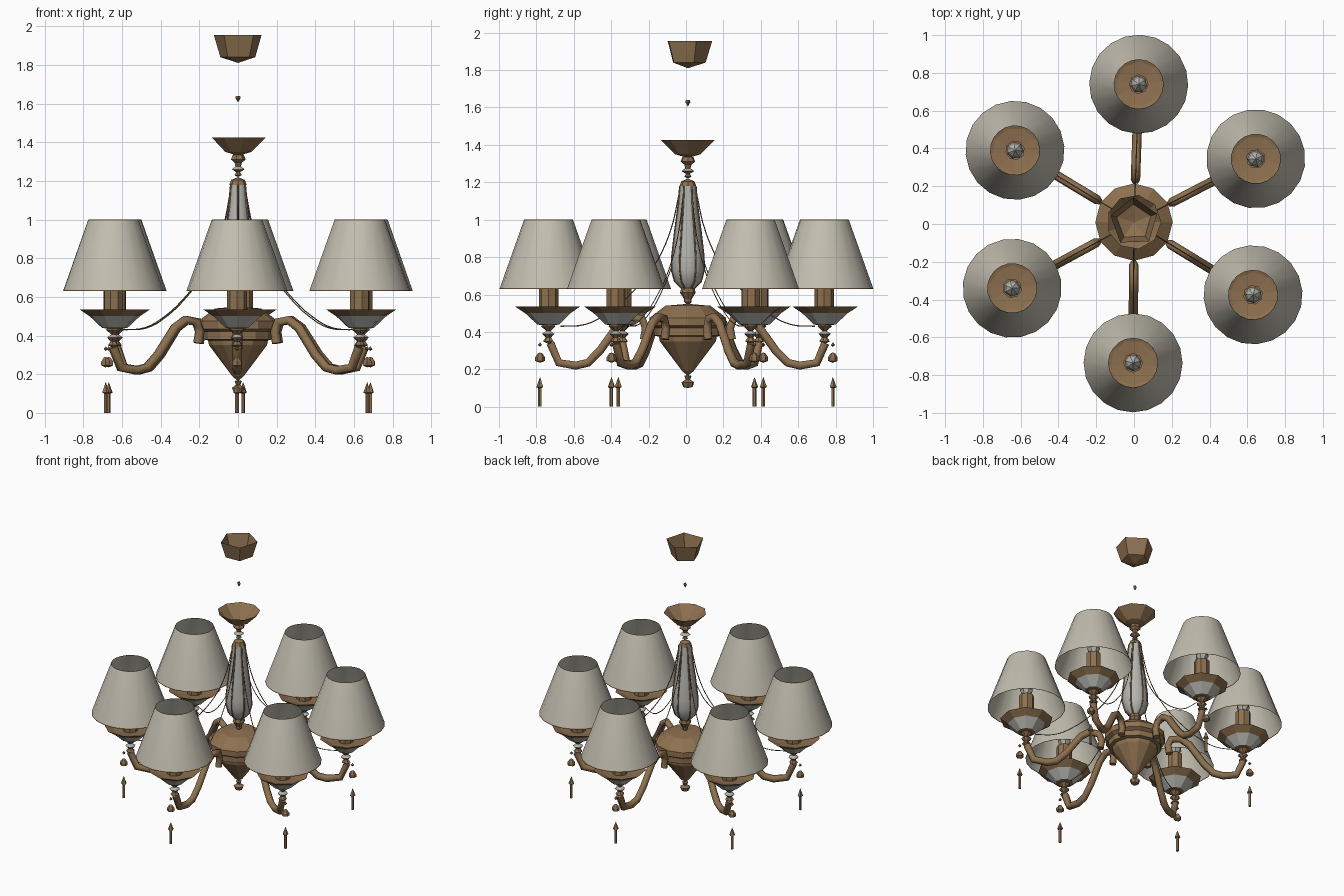
import bpy, bmesh, math
from mathutils import Vector, Matrix

cube = bpy.data.objects.get("Cube")
if cube:
    bpy.data.objects.remove(cube, do_unlink=True)


def material(name, rgb):
    m = bpy.data.materials.new(name)
    m.use_nodes = True
    m.diffuse_color = (*rgb, 1)
    m.node_tree.nodes["Principled BSDF"].inputs["Base Color"].default_value = (*rgb, 1)
    return m


BRASS = material("antique brass", (0.27, 0.165, 0.08))
LINEN = material("linen shade", (0.54, 0.51, 0.43))
GLASS = material("pale glass", (0.46, 0.46, 0.43))


def finish(name, mesh, mats, at, smooth=None):
    obj = bpy.data.objects.new(name, mesh)
    bpy.context.collection.objects.link(obj)
    obj.matrix_world = at
    for m in mats:
        mesh.materials.append(m)
    if smooth:
        bpy.ops.object.select_all(action="DESELECT")
        obj.select_set(True)
        bpy.context.view_layer.objects.active = obj
        bpy.ops.object.shade_smooth_by_angle(angle=math.radians(smooth))
    return obj


def lathe(name, profile, sides, mats, at=Matrix(), pick=None, turn=0.0, smooth=None):
    """Turn (radius, z) points around z; pick(z, band) chooses a material slot."""
    bm = bmesh.new()
    rings = []
    for r, z in profile:
        if r == 0:
            rings.append([bm.verts.new((0, 0, z))] * sides)
        else:
            angles = [turn + math.tau * i / sides for i in range(sides)]
            rings.append([bm.verts.new((r * math.cos(a), r * math.sin(a), z)) for a in angles])
    for band, (lo, hi) in enumerate(zip(rings, rings[1:])):
        for i in range(sides):
            j = (i + 1) % sides
            corners = list(dict.fromkeys((lo[i], lo[j], hi[j], hi[i])))
            face = bm.faces.new(corners)
            if pick:
                face.material_index = pick(band)
    mesh = bpy.data.meshes.new(name)
    bm.to_mesh(mesh)
    bm.free()
    return finish(name, mesh, mats, at, smooth)


def tube(name, points, radius, mat, at=Matrix(), detail=0, soft=False):
    """Sweep a round section along (radius, z) points in the arm's own plane."""
    curve = bpy.data.curves.new(name, "CURVE")
    curve.dimensions = "3D"
    curve.bevel_depth, curve.bevel_resolution = radius, detail
    curve.use_fill_caps = True
    curve.resolution_u = 4
    if soft:
        line = curve.splines.new("BEZIER")
        line.bezier_points.add(len(points) - 1)
        for p, (r, z) in zip(line.bezier_points, points):
            p.co = (r, 0, z)
            p.handle_left_type = p.handle_right_type = "AUTO"
    else:
        line = curve.splines.new("POLY")
        line.points.add(len(points) - 1)
        for p, (r, z) in zip(line.points, points):
            p.co = (r, 0, z, 1)
    temp = bpy.data.objects.new(name, curve)
    bpy.context.collection.objects.link(temp)
    bpy.context.view_layer.update()
    mesh = bpy.data.meshes.new_from_object(temp.evaluated_get(bpy.context.evaluated_depsgraph_get()))
    bpy.data.objects.remove(temp, do_unlink=True)
    mesh.materials.clear()
    return finish(name, mesh, [mat], at)


CENTRE = Matrix.Translation((0, 0.01, 0))

# Ceiling cup, chain link and upper dish
lathe("ceiling_cup", [(0, 1.81), (0.095, 1.84), (0.13, 1.955)], 5, [BRASS], CENTRE, turn=0.35)
lathe("chain_link", [(0, 1.605), (0.014, 1.63), (0.01, 1.64), (0, 1.64)], 4, [BRASS], CENTRE)
lathe("upper_dish", [(0, 1.33), (0.07, 1.35), (0.145, 1.425)], 9, [BRASS], CENTRE)

# Turned neck beads under the dish
lathe("neck_beads", [(0, 1.22), (0.02, 1.23), (0.01, 1.245), (0.035, 1.26), (0.015, 1.275),
                     (0.02, 1.295), (0.04, 1.31), (0.03, 1.335), (0, 1.34)],
      7, [BRASS, GLASS], CENTRE, lambda band: int(band == 3))
lathe("column_cap", [(0, 1.17), (0.045, 1.18), (0.035, 1.205), (0, 1.22)], 8, [BRASS], CENTRE)

# Glass column with brass ribs
column = [(0.03, 0.63), (0.07, 0.67), (0.086, 0.73), (0.085, 0.8), (0.07, 0.93), (0.05, 1.08), (0.042, 1.18)]
lathe("glass_column", column, 12, [GLASS], CENTRE, smooth=35)
for k in range(6):
    rot = CENTRE @ Matrix.Rotation(math.radians(60 * k + 30), 4, "Z")
    tube("column_rib", column, 0.005, BRASS, rot)
lathe("column_foot", [(0, 0.54), (0.02, 0.56), (0.02, 0.575), (0.042, 0.61), (0.035, 0.635), (0, 0.64)],
      8, [BRASS], CENTRE)

# Central body and bottom finial
lathe("central_body", [(0, 0.165), (0.03, 0.19), (0.15, 0.35), (0.155, 0.375), (0.18, 0.38), (0.18, 0.42),
                       (0.205, 0.435), (0.205, 0.475), (0.12, 0.54), (0, 0.55)], 12, [BRASS], CENTRE)
lathe("bottom_finial", [(0, 0.1), (0.025, 0.105), (0.035, 0.13), (0.012, 0.145), (0.02, 0.165), (0, 0.17)],
      7, [BRASS], CENTRE)

# Six lamp arms
lamps = [(0.025, 0.74), (0.645, 0.345), (0.63, -0.375), (-0.005, -0.735), (-0.645, -0.34), (-0.63, 0.39)]
arm_path = [(0.235, 0.36), (0.225, 0.42), (0.245, 0.47), (0.31, 0.48), (0.37, 0.44), (0.47, 0.3),
            (0.535, 0.235), (0.6, 0.22), (0.69, 0.235), (0.735, 0.34)]
swag_path = [(0.04, 1.17), (0.1, 0.92), (0.19, 0.74), (0.3, 0.61), (0.43, 0.5), (0.55, 0.44), (0.68, 0.43)]
for x, y in lamps:
    aim = math.atan2(y - 0.01, x)
    hub = CENTRE @ Matrix.Rotation(aim, 4, "Z")
    lamp = Matrix.Translation((x, y, 0)) @ Matrix.Rotation(aim, 4, "Z")

    # Curved arm and thin swag
    tube("arm", arm_path, 0.025, BRASS, hub, detail=1)
    tube("swag", swag_path, 0.003, BRASS, hub, soft=True)

    # Stem, glass cup with brass rim, candle and bulb
    lathe("stem", [(0, 0.335), (0.03, 0.35), (0.015, 0.37), (0.035, 0.39), (0.012, 0.405), (0.04, 0.43),
                   (0.03, 0.445)], 7, [BRASS, GLASS], lamp, lambda band: int(band == 3))
    lathe("cup", [(0, 0.43), (0.06, 0.44), (0.125, 0.5), (0.178, 0.535), (0.12, 0.515), (0, 0.5)],
          9, [BRASS, GLASS], lamp, lambda band: int(band == 1))
    lathe("candle", [(0.052, 0.5), (0.052, 0.72), (0, 0.72)], 8, [BRASS], lamp)
    lathe("bulb", [(0.02, 0.72), (0.045, 0.76), (0.035, 0.81), (0, 0.85)], 7, [GLASS], lamp)

    # Shade with thin brass edges
    lathe("shade", [(0.262, 0.63), (0.26, 0.636), (0.132, 0.996), (0.13, 1.0)], 20, [LINEN, BRASS], lamp,
          lambda band: int(band != 1), smooth=25)

    # Hanging bead and drop beyond the arm end
    drop = lamp @ Matrix.Translation((0.045, 0, 0))
    lathe("small_bead", [(0, 0.32), (0.012, 0.33), (0, 0.345)], 5, [BRASS], drop)
    lathe("bead", [(0, 0.235), (0.026, 0.245), (0.026, 0.265), (0.012, 0.285), (0, 0.29)], 6, [BRASS], drop)
    lathe("drop", [(0, 0), (0.01, 0), (0.01, 0.1), (0.02, 0.105), (0, 0.16)], 5, [BRASS], drop)
